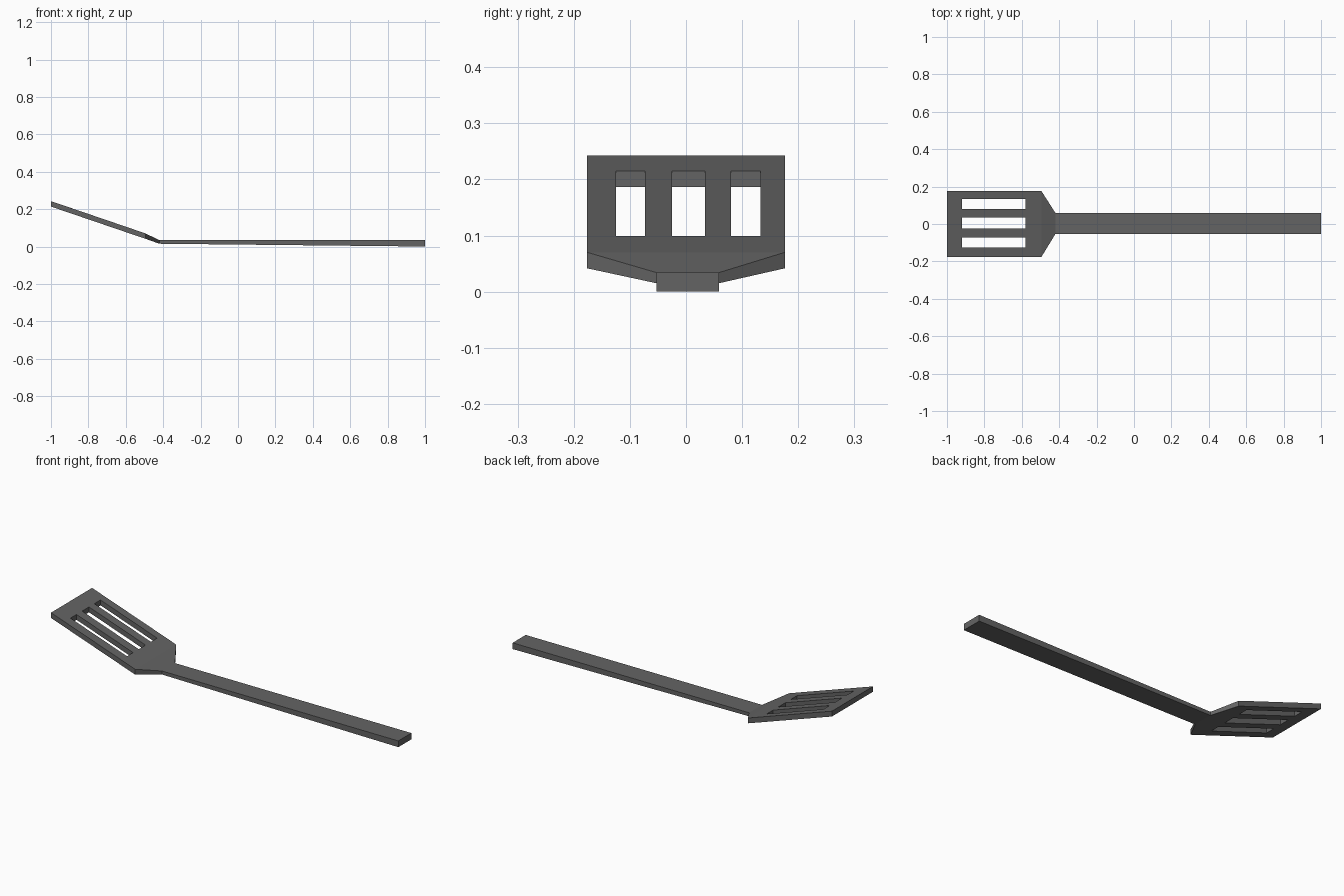
import bpy
import bmesh

if "Cube" in bpy.data.objects:
    bpy.data.objects.remove(bpy.data.objects["Cube"])

# One flat colour
grey = bpy.data.materials.new("dark_grey")
grey.diffuse_color = (0.127, 0.127, 0.127, 1)
grey.use_nodes = True
grey.node_tree.nodes["Principled BSDF"].inputs["Base Color"].default_value = grey.diffuse_color

# Stations along the length: x, underside z, top z
STATIONS = [(-1.0, 0.2135, 0.2425), (-0.919, 0.186, 0.215), (-0.579, 0.070, 0.099),
            (-0.495, 0.0415, 0.070), (-0.42, 0.015, 0.034), (1.0, 0.0, 0.034)]
# Lengthwise lines across the blade; odd gaps are the slots
LINES = [-0.176, -0.125, -0.073, -0.025, 0.034, 0.080, 0.133, 0.176]
HANDLE = (-0.053, 0.059)


def line_y(station, j):
    """Blade line, squeezed to the handle width past the shoulder."""
    if station < 4:
        return LINES[j]
    t = (LINES[j] - LINES[0]) / (LINES[-1] - LINES[0])
    return HANDLE[0] + t * (HANDLE[1] - HANDLE[0])


# Top skin with slots left open
bm = bmesh.new()
grid = [[bm.verts.new((x, line_y(i, j), top)) for j in range(len(LINES))]
        for i, (x, low, top) in enumerate(STATIONS)]
station_of = {v: i for i, row in enumerate(grid) for v in row}
twins = {}
for i in range(len(STATIONS) - 1):
    for j in range(len(LINES) - 1):
        if i == 1 and j % 2 == 1:
            continue  # slot
        bm.faces.new((grid[i][j], grid[i + 1][j], grid[i + 1][j + 1], grid[i][j + 1]))

# Thicken downwards with upright walls, thickness set by station
low_at = {round(x, 3): low for x, low, top in STATIONS}
result = bmesh.ops.extrude_face_region(bm, geom=bm.faces[:], use_keep_orig=True)
for v in result["geom"]:
    if isinstance(v, bmesh.types.BMVert):
        v.co.z = low_at[round(v.co.x, 3)]
bmesh.ops.recalc_face_normals(bm, faces=bm.faces[:])

# Merge the coplanar strips into clean flat faces
bmesh.ops.dissolve_limit(bm, angle_limit=0.002, verts=bm.verts[:], edges=bm.edges[:])
bmesh.ops.triangulate(bm, faces=[f for f in bm.faces if len(f.verts) > 4])

mesh = bpy.data.meshes.new("slotted_spatula")
bm.to_mesh(mesh)
bm.free()
mesh.materials.append(grey)
bpy.context.collection.objects.link(bpy.data.objects.new("slotted_spatula", mesh))
